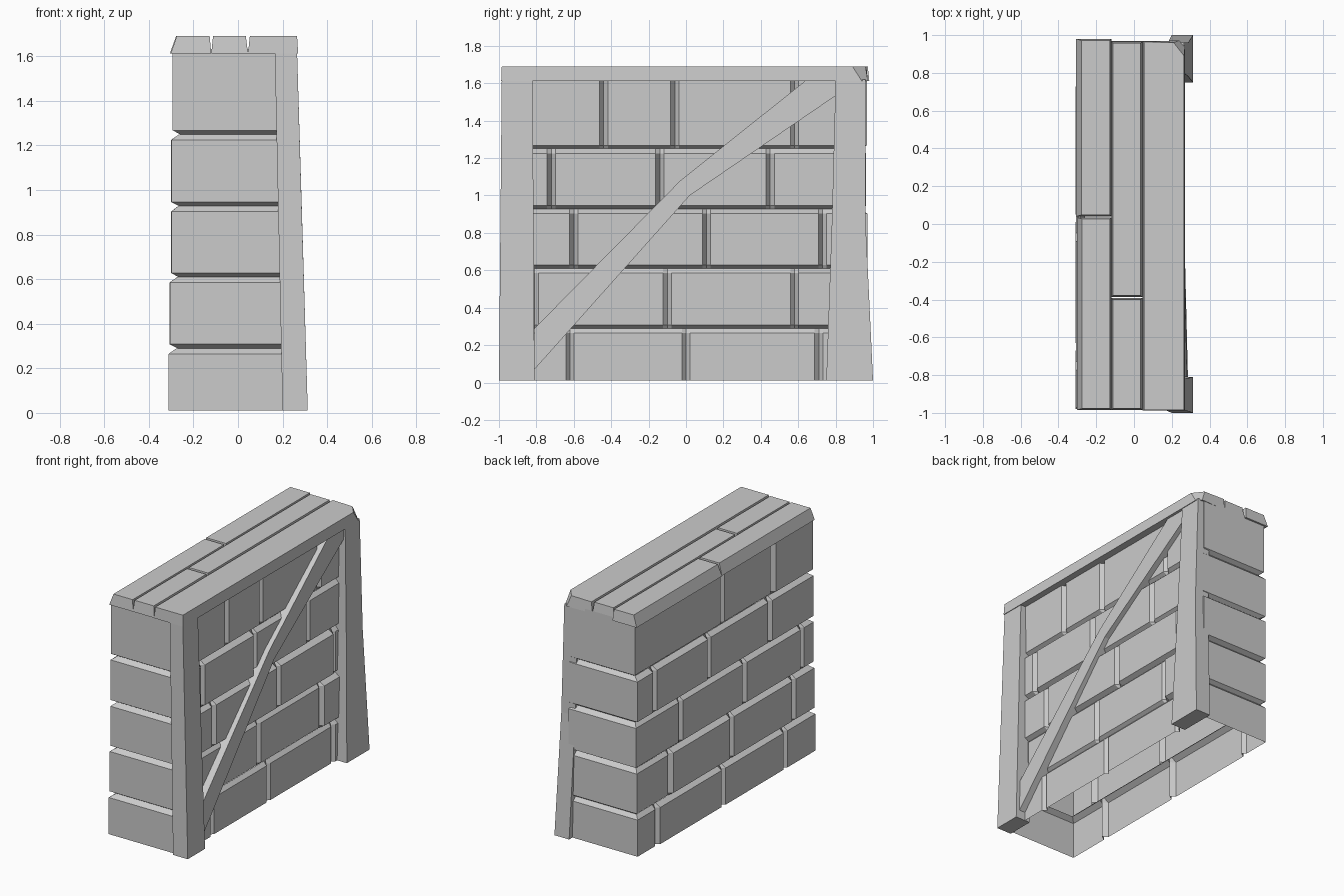
import bpy, random

if "Cube" in bpy.data.objects:
    bpy.data.objects.remove(bpy.data.objects["Cube"])

random.seed(4)


def make(name, verts, faces):
    me = bpy.data.meshes.new(name)
    me.from_pydata(verts, [], faces)
    me.update()
    ob = bpy.data.objects.new(name, me)
    bpy.context.collection.objects.link(ob)
    return ob


def loft(name, rings, capped=True):
    n = len(rings[0])
    verts = [p for r in rings for p in r]
    faces = [(k * n + i, k * n + (i + 1) % n, (k + 1) * n + (i + 1) % n, (k + 1) * n + i)
             for k in range(len(rings) - 1) for i in range(n)]
    if capped:
        last = (len(rings) - 1) * n
        faces += [tuple(reversed(range(n))), tuple(range(last, last + n))]
    return make(name, verts, faces)


def rect(x0, x1, y0, y1, z):
    return [(x0, y0, z), (x1, y0, z), (x1, y1, z), (x0, y1, z)]


# Hollow brick courses: plan outline with V joints, narrowed at top and bottom
DEPTH, HALF = 0.03, 0.022
LEVELS = [0.01, 0.29, 0.61, 0.928, 1.25, 1.63]
RIGHT = [(-0.62, 0.0, 0.71), (-0.81, -0.1, 0.58), (-0.6, 0.11, 0.73),
         (-0.72, -0.14, 0.45), (-0.44, -0.06, 0.58)]
LEFT = [(-0.65, 0.03, 0.75), (-0.75, -0.07, 0.6), (-0.85, -0.22, 0.48),
        (-0.5, 0.17, 0.77), (-0.55, 0.0)]


def side(x, sign, joints, y0, y1):
    pts, out = [], x + sign * random.uniform(-0.006, 0.006)
    pts.append((out, y0))
    for j in joints:
        pts += [(out, j - HALF), (x - sign * DEPTH, j)]
        out = x + sign * random.uniform(-0.008, 0.008)
        pts.append((out, j + HALF))
    return pts + [(out, y1)]


for i in range(5):
    z0, z1 = LEVELS[i], LEVELS[i + 1]
    xr, xl = 0.24 - 0.004 * i, -0.306 + 0.004 * i
    y0, y1 = -0.975 + random.uniform(-0.006, 0.006), 0.968 + random.uniform(-0.006, 0.006)
    full = side(xr, 1, RIGHT[i], y0, y1) + side(xl, -1, LEFT[i], y0, y1)[::-1]
    inset = [(min(max(x, xl + DEPTH), xr - DEPTH),
              min(max(y, -0.975 + DEPTH), 0.968 - DEPTH)) for x, y in full]
    low = full if i == 0 else inset
    high = full if i == 4 else inset
    plan = [(low, z0), (full, z0 + 0.018), (full, z1 - 0.025), (high, z1)]
    loft(f"brick_course_{i + 1}", [[(x, y, z) for x, y in p] for p, z in plan], False)

# Leaning corner posts
loft("front_post", [rect(0.2, 0.313, -1.0, -0.81, 0.01), rect(0.165, 0.265, -0.985, -0.82, 1.62)])
loft("back_post", [rect(0.2, 0.313, 0.75, 1.0, 0.01), rect(0.18, 0.288, 0.78, 0.96, 0.86),
                   rect(0.165, 0.265, 0.8, 0.96, 1.62)])

# Bent diagonal brace
profile = [(-0.81, 0.07), (0.02, 1.0), (0.81, 1.54), (0.81, 1.615), (0.64, 1.615),
           (-0.03, 1.08), (-0.81, 0.29)]
loft("diagonal_brace", [[(x - 0.022 * z, y, z) for y, z in profile] for x in (0.21, 0.287)])

# Capping planks: (x range, y range) with narrowed tops
ZB, ZT = 1.612, 1.69
for name, x0, x1, t0, t1, y0, y1 in [
        ("left_plank_front", -0.302, -0.12, -0.275, -0.127, -0.985, 0.035),
        ("left_plank_back", -0.306, -0.12, -0.278, -0.127, 0.04, 0.98),
        ("middle_plank_front", -0.12, 0.045, -0.112, 0.035, -0.985, -0.392),
        ("middle_plank_back", -0.12, 0.045, -0.112, 0.035, -0.387, 0.965)]:
    loft(name, [rect(x0, x1, y0, y1, ZB), rect(t0, t1, y0 + 0.008, y1 - 0.008, ZT)])

# Right plank with a chipped back corner
loft("right_plank", [
    [(0.045, -0.988, ZB), (x, -0.988, ZB), (x, 0.94, ZB), (x - 0.03, 0.972, ZB), (0.045, 0.965, ZB)]
    for x in (0.27,)] + [
    [(0.053, -0.985, ZT), (0.265, -0.985, ZT), (0.265, 0.89, ZT), (0.21, 0.96, ZT), (0.053, 0.965, ZT)]])
